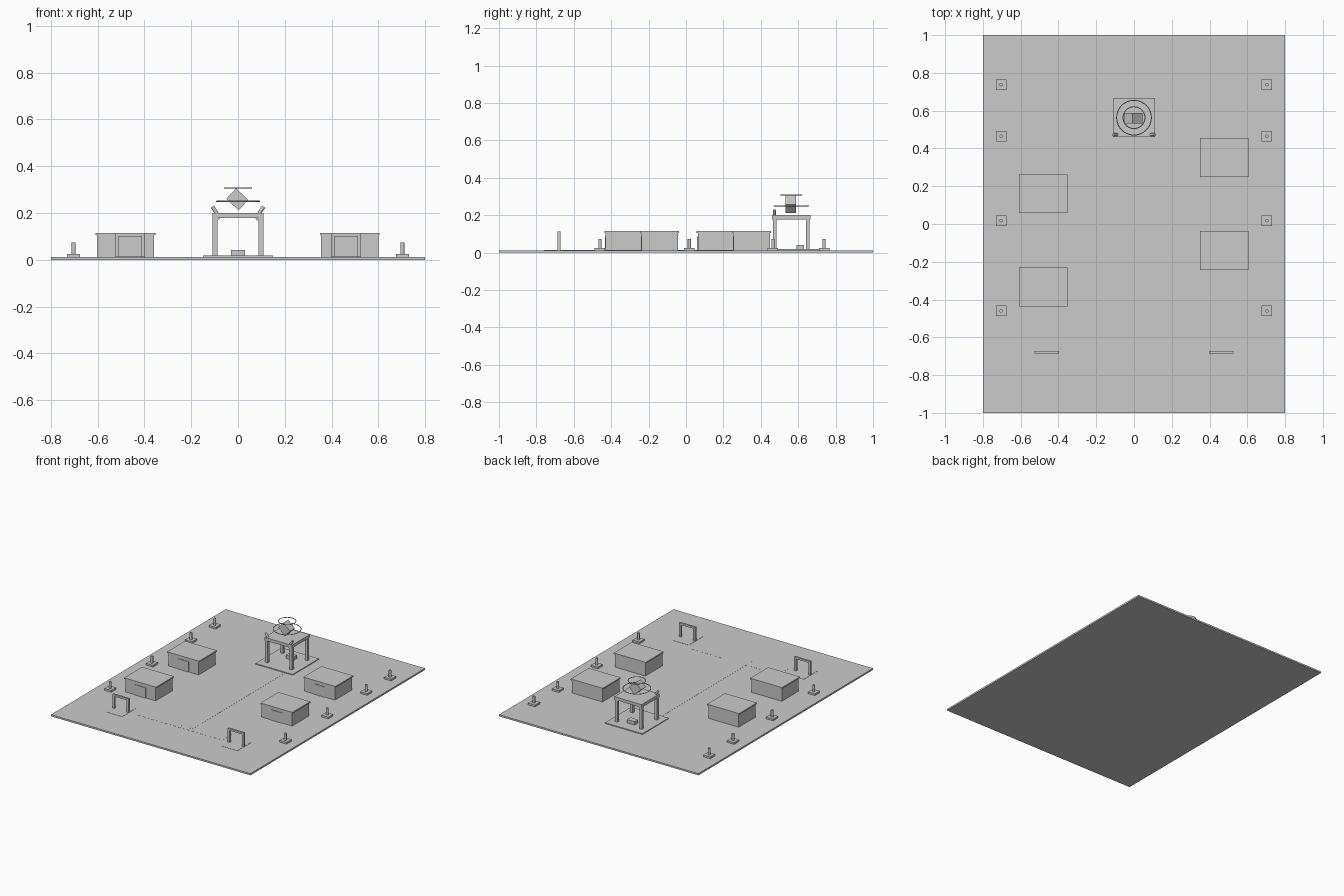
import bpy
from math import radians

if "Cube" in bpy.data.objects:
    bpy.data.objects.remove(bpy.data.objects["Cube"])

G = 0.012  # top of the ground slab


def box(name, x, y, z0, sx, sy, sz, rot=(0, 0, 0)):
    """Box with its underside at z0 (before rotation)."""
    bpy.ops.mesh.primitive_cube_add(size=1, location=(x, y, z0 + sz / 2), rotation=rot)
    o = bpy.context.object
    o.name = name
    o.scale = (sx, sy, sz)
    bpy.ops.object.transform_apply(location=False, rotation=False, scale=True)
    return o


def rod(name, x, y, z0, r, h, rot=(0, 0, 0), sides=12):
    bpy.ops.mesh.primitive_cylinder_add(vertices=sides, radius=r, depth=h,
                                        location=(x, y, z0 + h / 2), rotation=rot)
    o = bpy.context.object
    o.name = name
    bpy.ops.object.shade_smooth_by_angle()
    return o


def ring(name, y, z, r):
    bpy.ops.mesh.primitive_torus_add(major_radius=r, minor_radius=0.0025, major_segments=40,
                                     minor_segments=8, location=(0, y, z))
    o = bpy.context.object
    o.name = name
    bpy.ops.object.shade_smooth_by_angle()


# ground slab with faint paths
box("ground", 0, 0, 0, 1.6, 2.0, G)
box("main_path", 0, -0.12, G, 0.18, 1.06, 0.0008)
box("cross_path", 0, -0.62, G, 0.7, 0.12, 0.0006)

# houses
for x, y in ((-0.481, 0.16), (-0.481, -0.333), (0.478, 0.352), (0.478, -0.14)):
    box("house_walls", x, y, G, 0.244, 0.194, 0.095)
    box("house_roof", x, y, 0.106, 0.256, 0.206, 0.009)
    box("house_door", x, y - 0.098, G, 0.085, 0.006, 0.075)

for s in (-1, 1):
    # lamp posts along the sides
    for y in (0.738, 0.465, 0.018, -0.46):
        box("lamp_base", s * 0.703, y, G, 0.056, 0.056, 0.013)
        rod("lamp_post", s * 0.703, y, 0.02, 0.009, 0.053)
    # gate frames
    gx, gy = s * 0.462, -0.679
    box("gate_pad", gx, gy, G, 0.13, 0.16, 0.0015)
    for t in (-1, 1):
        box("gate_post", gx + t * 0.057, gy, G, 0.016, 0.014, 0.09)
    box("gate_beam", gx, gy, 0.1, 0.13, 0.014, 0.014)

# shrine tower
ty = 0.563
box("tower_base", 0, ty, G, 0.3, 0.3, 0.006)
for s in (-1, 1):
    for t in (-1, 1):
        box("tower_leg", s * 0.098, ty + t * 0.088, G, 0.02, 0.02, 0.17)
        box("leg_bracket", s * 0.086, ty + t * 0.088, 0.168, 0.012, 0.016, 0.02,
            (0, radians(45), 0))
    # leaning horns at the front of the platform
    rod("horn", s * 0.1, ty - 0.09, 0.196, 0.008, 0.034, (0, s * radians(35), 0))
box("tower_platform", 0, ty, 0.178, 0.22, 0.206, 0.022)
box("altar_block", 0, 0.612, G, 0.062, 0.04, 0.03)

# floating tilted block and its rings
box("floating_block", -0.003, 0.56, 0.259 - 0.031, 0.072, 0.056, 0.061, (0, radians(43), 0))
ring("lower_ring", ty, 0.25, 0.092)
ring("upper_ring", ty, 0.307, 0.058)
